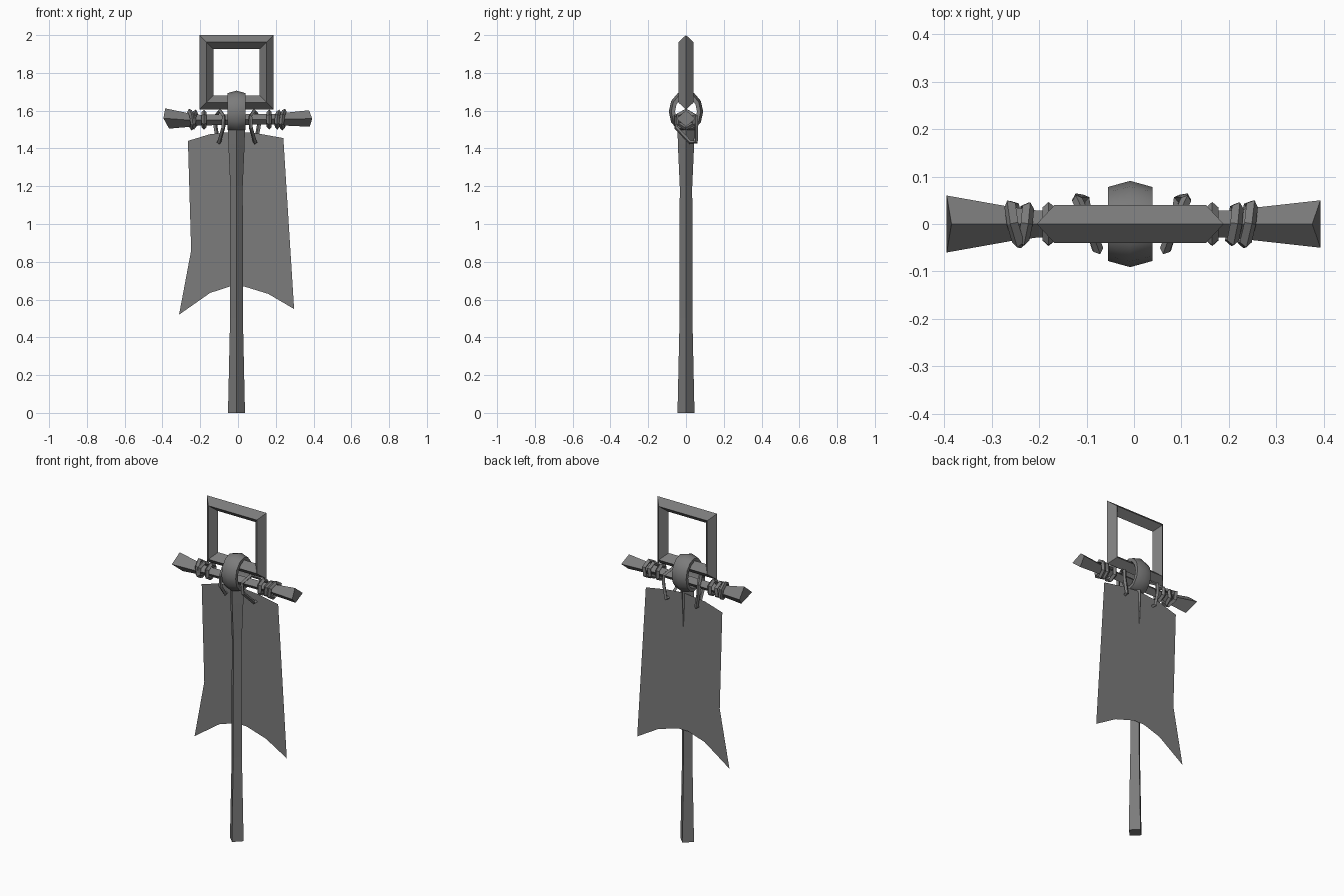
import bpy, bmesh
from math import pi, cos, sin
from mathutils import Vector

if "Cube" in bpy.data.objects:
    bpy.data.objects.remove(bpy.data.objects["Cube"])

grey = bpy.data.materials.new("dark_grey")
grey.use_nodes = True
grey.diffuse_color = (0.2, 0.2, 0.2, 1)
grey.node_tree.nodes["Principled BSDF"].inputs["Base Color"].default_value = (0.2, 0.2, 0.2, 1)
CX = -0.008  # axis of the pole, frame and binding


def add_object(name, data):
    obj = bpy.data.objects.new(name, data)
    bpy.context.scene.collection.objects.link(obj)
    data.materials.append(grey)
    return obj


def loft(name, rings, loop=False):
    """Skin rings of points; loop joins the last to the first, else ends are capped."""
    bm = bmesh.new()
    rows = [[bm.verts.new(p) for p in ring] for ring in rings]
    n = len(rows[0])
    for a, b in zip(rows, rows[1:] + rows[:1] if loop else rows[1:]):
        for i in range(n):
            j = (i + 1) % n
            bm.faces.new((a[i], a[j], b[j], b[i]))
    if not loop:
        bm.faces.new(rows[0])
        bm.faces.new(rows[-1])
    bmesh.ops.recalc_face_normals(bm, faces=bm.faces)
    mesh = bpy.data.meshes.new(name)
    bm.to_mesh(mesh)
    bm.free()
    return add_object(name, mesh)


def cord(name, points, radius):
    """Closed four-sided cord through the points, turned into a mesh."""
    curve = bpy.data.curves.new(name, "CURVE")
    curve.dimensions = "3D"
    curve.bevel_depth = radius
    curve.bevel_resolution = 0
    spline = curve.splines.new("POLY")
    spline.points.add(len(points) - 1)
    for p, co in zip(spline.points, points):
        p.co = (*co, 1)
    spline.use_cyclic_u = True
    spline.use_smooth = False
    obj = add_object(name, curve)
    bpy.ops.object.select_all(action="DESELECT")
    obj.select_set(True)
    bpy.context.view_layer.objects.active = obj
    bpy.ops.object.convert(target="MESH")


# Pole: square section set on edge, flared at both ends
loft("pole", [[(CX + r, 0, z), (CX, r, z), (CX - r, 0, z), (CX, -r, z)]
              for z, r in [(0, .045), (.5, .034), (1.2, .033), (1.42, .043), (1.52, .045)]])

# Square frame with a diamond section
HALF, D, ZC = .197, .037, 1.803
loft("frame", [[(CX + sx * (HALF - i), y, ZC + sz * (HALF - i))
                for i, y in ((0, 0), (D, -.04), (2 * D, 0), (D, .04))]
               for sx, sz in ((1, 1), (-1, 1), (-1, -1), (1, -1))], loop=True)


# Crossbar: diamond section with flared, skewed tips
def bar_section(x, z, r):
    return [(x, -r, z), (x, 0, z + r), (x, r, z), (x, 0, z - r)]


left_tip = [(.393, -.05, 1.558), (.376, 0, 1.602), (.393, .05, 1.558), (.38, 0, 1.515)]
right_tip = [(-.395, -.06, 1.56), (-.385, 0, 1.612), (-.395, .06, 1.56), (-.365, 0, 1.505)]
loft("crossbar", [right_tip, bar_section(-.26, 1.55, .036), bar_section(-.2, 1.55, .028),
                  bar_section(.2, 1.555, .028), bar_section(.25, 1.555, .034), left_tip])

# Binding band with a raised middle, holding frame and bar to the pole
profile = [(-.047, .078), (0, .091), (.047, .078), (.047, .058), (-.047, .058)]
band = loft("binding_band", [[(CX + x, r * cos(a), 1.595 + (r + .02) * sin(a)) for x, r in profile]
                             for a in (2 * pi * k / 12 for k in range(12))], loop=True)
bpy.ops.object.select_all(action="DESELECT")
band.select_set(True)
bpy.context.view_layer.objects.active = band
bpy.ops.object.shade_smooth_by_angle(angle=.7)

# Cord wraps around the bar: position, radius, lean along the bar
wraps = [(-.25, .045, -.01), (-.23, .04, .006), (-.18, .04, 0),
         (.165, .04, 0), (.212, .04, .006), (.24, .045, .008)]
for k, (x, r, lean) in enumerate(wraps):
    cord(f"bar_wrap_{k + 1}",
         [(x + lean * cos(a) + lean * sin(a) * .6, r * cos(a), 1.553 + r * sin(a))
          for a in (2 * pi * i / 6 + .5 for i in range(6))], .013)

# Hanging loops that carry the cloth: over the bar, down and through the sheet
for side, x in (("right", -.1), ("left", .09)):
    s = 1 if x > 0 else -1
    cord(f"{side}_hanging_loop",
         [(x - s * .025, -.055, 1.57), (x - s * .005, 0, 1.6), (x + s * .02, .052, 1.57),
          (x + s * .02, .054, 1.52), (x + s * .005, .054, 1.435), (x, .022, 1.432),
          (x - s * .022, -.052, 1.51)], .011)

# Cloth: thin sheet behind the pole with curved sides and a forked hem
outline = [(-.265, 1.44), (-.15, 1.475), (CX, 1.49), (.1, 1.48), (.24, 1.455),
           (.228, 1.285), (.225, 1.13), (.238, .86), (.265, .68), (.297, .55),
           (.16, .63), (.03, .67), (-.04, .67), (-.148, .635), (-.312, .52),
           (-.27, .68), (-.248, .86), (-.238, 1.13), (-.243, 1.285)]
bm = bmesh.new()
bm.faces.new([bm.verts.new((x, .036, z)) for x, z in outline])
bmesh.ops.triangulate(bm, faces=bm.faces)
sheet = bpy.data.meshes.new("cloth")
bm.to_mesh(sheet)
bm.free()
add_object("cloth", sheet)
